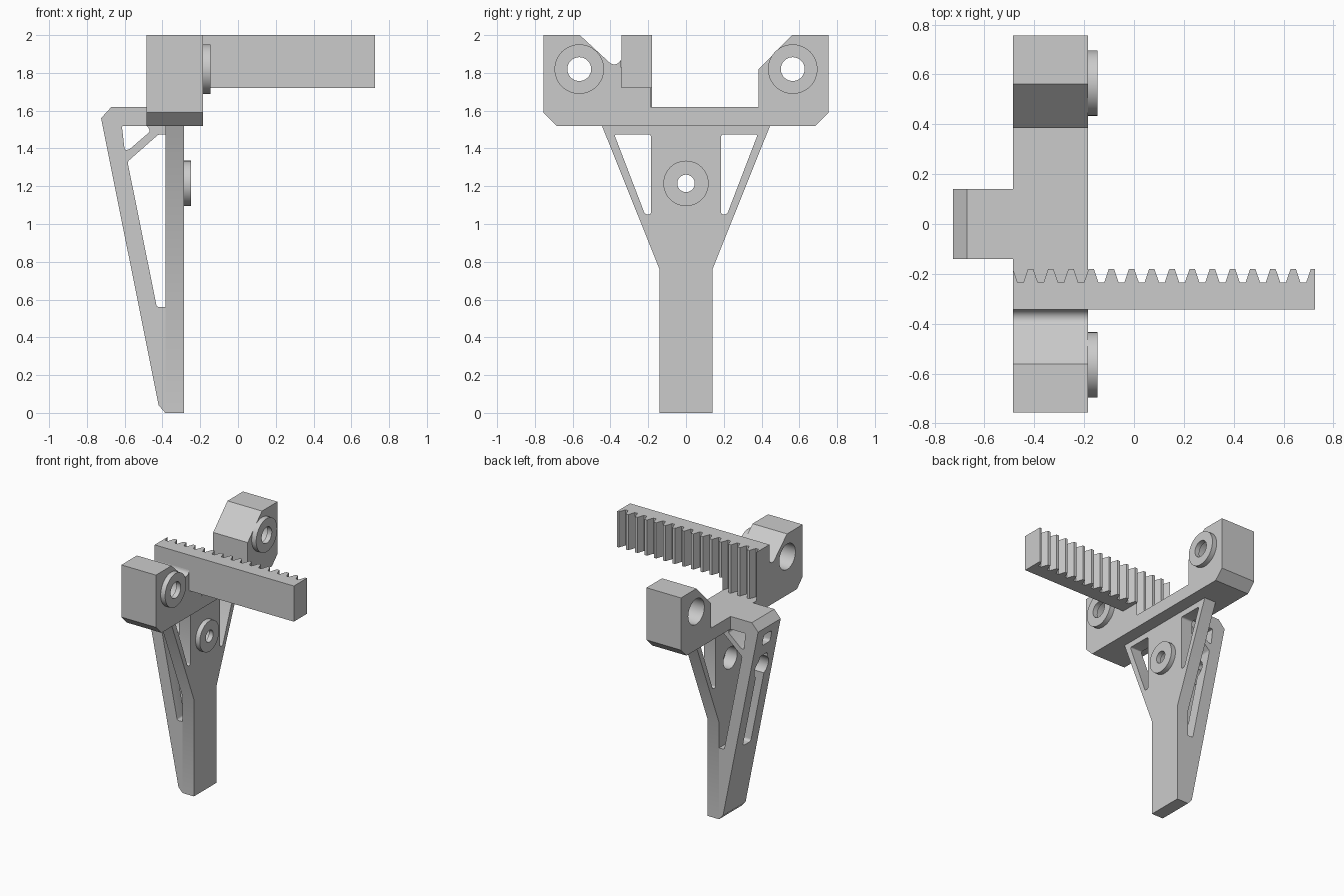
import bpy, bmesh, math
from mathutils import Vector

cube = bpy.data.objects.get("Cube")
if cube:
    bpy.data.objects.remove(cube, do_unlink=True)

grey = bpy.data.materials.new("plain_grey")
grey.use_nodes = True
colour = (0.6, 0.6, 0.6, 1)
grey.diffuse_color = colour
grey.node_tree.nodes["Principled BSDF"].inputs["Base Color"].default_value = colour


def place(axis, u, v, w):
    """Put a 2D profile point (u, v) at depth w along the axis."""
    return {"x": Vector((w, u, v)), "y": Vector((u, w, v)), "z": Vector((u, v, w))}[axis]


def prism(name, profile, axis, lo, hi, rounding=0):
    """Extrude a profile along an axis, optionally rounding its corners."""
    bm = bmesh.new()
    base = bm.faces.new([bm.verts.new(place(axis, u, v, lo)) for u, v in profile])
    top = bmesh.ops.extrude_face_region(bm, geom=[base])
    step = place(axis, 0, 0, hi - lo)
    bmesh.ops.translate(bm, vec=step, verts=[g for g in top["geom"] if isinstance(g, bmesh.types.BMVert)])
    if rounding:
        along = step.normalized()
        sides = [e for e in bm.edges
                 if abs((e.verts[0].co - e.verts[1].co).normalized().dot(along)) > 0.99]
        bmesh.ops.bevel(bm, geom=sides, offset=rounding, segments=4, profile=0.5, affect="EDGES")
    bmesh.ops.recalc_face_normals(bm, faces=bm.faces)
    mesh = bpy.data.meshes.new(name)
    bm.to_mesh(mesh)
    bm.free()
    mesh.materials.append(grey)
    obj = bpy.data.objects.new(name, mesh)
    bpy.context.collection.objects.link(obj)
    return obj


def rod(name, y, z, radius, lo, hi):
    """Round bar along x."""
    turn = [2 * math.pi * i / 48 for i in range(48)]
    ring = [(y + radius * math.cos(a), z + radius * math.sin(a)) for a in turn]
    return prism(name, ring, "x", lo, hi)


def cut(target, *cutters):
    for cutter in cutters:
        cutter.hide_render = True
        mod = target.modifiers.new("cut", "BOOLEAN")
        mod.operation = "DIFFERENCE"
        mod.solver = "EXACT"
        mod.object = cutter
        bpy.context.view_layer.objects.active = target
        bpy.ops.object.modifier_apply(modifier=mod.name)
        bpy.data.objects.remove(cutter, do_unlink=True)


def mirror(points):
    return [(-u, v) for u, v in points]


BACK, FACE = -0.485, -0.185      # crossbar depth along x
WEB, PLATE = -0.385, -0.285      # leg plate depth along x
ARM_Y, ARM_Z, LEG_Z = 0.565, 1.82, 1.215

# Flared leg plate with two triangular windows and a bolt hole
half = [(0.14, 0), (0.14, 0.76), (0.445, 1.52)]
plate = prism("leg_plate", half + mirror(half)[::-1], "x", WEB, PLATE)
window = [(0.185, 1.05), (0.217, 1.05), (0.38, 1.475), (0.185, 1.475)]
cut(plate,
    prism("window_cutter", window, "x", -0.5, -0.2, 0.014),
    prism("window_cutter", mirror(window), "x", -0.5, -0.2, 0.014),
    rod("bolt_cutter", 0, LEG_Z, 0.085, -0.5, -0.2))

# Tapered rear web with side windows, rear slots and a bolt access hole
web = prism("leg_web", [(WEB, 0), (-0.42, 0.04), (-0.725, 1.56), (-0.67, 1.62),
                        (BACK, 1.62), (BACK, 1.52), (WEB, 1.52)], "y", -0.14, 0.14)
large = [(-0.37, 0.56), (-0.43, 0.56), (-0.585, 1.33), (-0.42, 1.475), (-0.37, 1.475)]
small = [(-0.615, 1.52), (-0.6, 1.39), (-0.575, 1.395), (-0.465, 1.49), (-0.48, 1.52)]
low_slot = [(-0.05, 0.58), (0.05, 0.58), (0.05, 1.32), (-0.05, 1.32)]
high_slot = [(-0.05, 1.41), (0.05, 1.41), (0.05, 1.5), (-0.05, 1.5)]
cut(web,
    prism("large_cutter", large, "y", -0.3, 0.3, 0.012),
    prism("small_cutter", small, "y", -0.3, 0.3, 0.01),
    prism("slot_cutter", low_slot, "x", -0.8, -0.41, 0.02),
    prism("slot_cutter", high_slot, "x", -0.8, -0.57, 0.02),
    rod("access_cutter", 0, LEG_Z, 0.085, -0.8, -0.41))

# Crossbar with two raised arms and a rounded notch beside the rack
notch = [(-0.38 + 0.037 * math.cos(a), 1.882 + 0.037 * math.sin(a))
         for a in [math.radians(225 + 13.5 * i) for i in range(11)]]
bar = prism("crossbar", [(-0.685, 1.52), (0.685, 1.52), (0.755, 1.59), (0.755, 2), (0.562, 2),
                         (0.385, 1.82), (0.385, 1.62), (-0.342, 1.62)] + notch[::-1]
            + [(-0.562, 2), (-0.755, 2), (-0.755, 1.59)], "x", BACK, FACE)
for side in (-1, 1):
    cut(bar, rod("bore_cutter", side * ARM_Y, ARM_Z, 0.1, -0.6, -0.1))

# Raised bosses around each bore
for name, y, z, radius, hole, start, end in (
        ("front_arm_boss", -ARM_Y, ARM_Z, 0.131, 0.063, FACE, -0.146),
        ("rear_arm_boss", ARM_Y, ARM_Z, 0.131, 0.063, FACE, -0.146),
        ("leg_boss", 0, LEG_Z, 0.12, 0.046, PLATE, -0.248)):
    boss = rod(name, y, z, radius, start, end)
    cut(boss, rod("hole_cutter", y, z, hole, start - 0.1, end + 0.1))

# Toothed rack
END, PITCH, TIP, ROOT, SPINE = 0.725, 0.081, -0.18, -0.235, -0.342


def tooth_y(x):
    t = abs((0.7194 - x) / PITCH + 0.5) % 1
    away = abs(t - 0.5)          # 0 at a tooth tip, 0.5 at a root
    return TIP + (ROOT - TIP) * min(max((away - 0.13) / 0.23, 0), 1)


def rack_part(name, lo, hi, bottom, top):
    corners = [0.7194 + PITCH * (k + s) for k in range(-16, 2) for s in (-0.36, -0.13, 0.13, 0.36)]
    xs = [lo] + [x for x in corners if lo + 0.001 < x < hi - 0.001] + [hi]
    outline = [(x, tooth_y(x)) for x in xs] + [(hi, SPINE), (lo, SPINE)]
    return prism(name, outline, "z", bottom, top)


rack_part("rack", BACK, END, 1.72, 2)
rack_part("rack_base", BACK, FACE, 1.62, 1.72)

# Smooth the round walls, keep the edges crisp
for obj in bpy.context.scene.objects:
    obj.select_set(obj.type == "MESH")
bpy.context.view_layer.objects.active = bar
bpy.ops.object.shade_smooth_by_angle(angle=math.radians(25))
